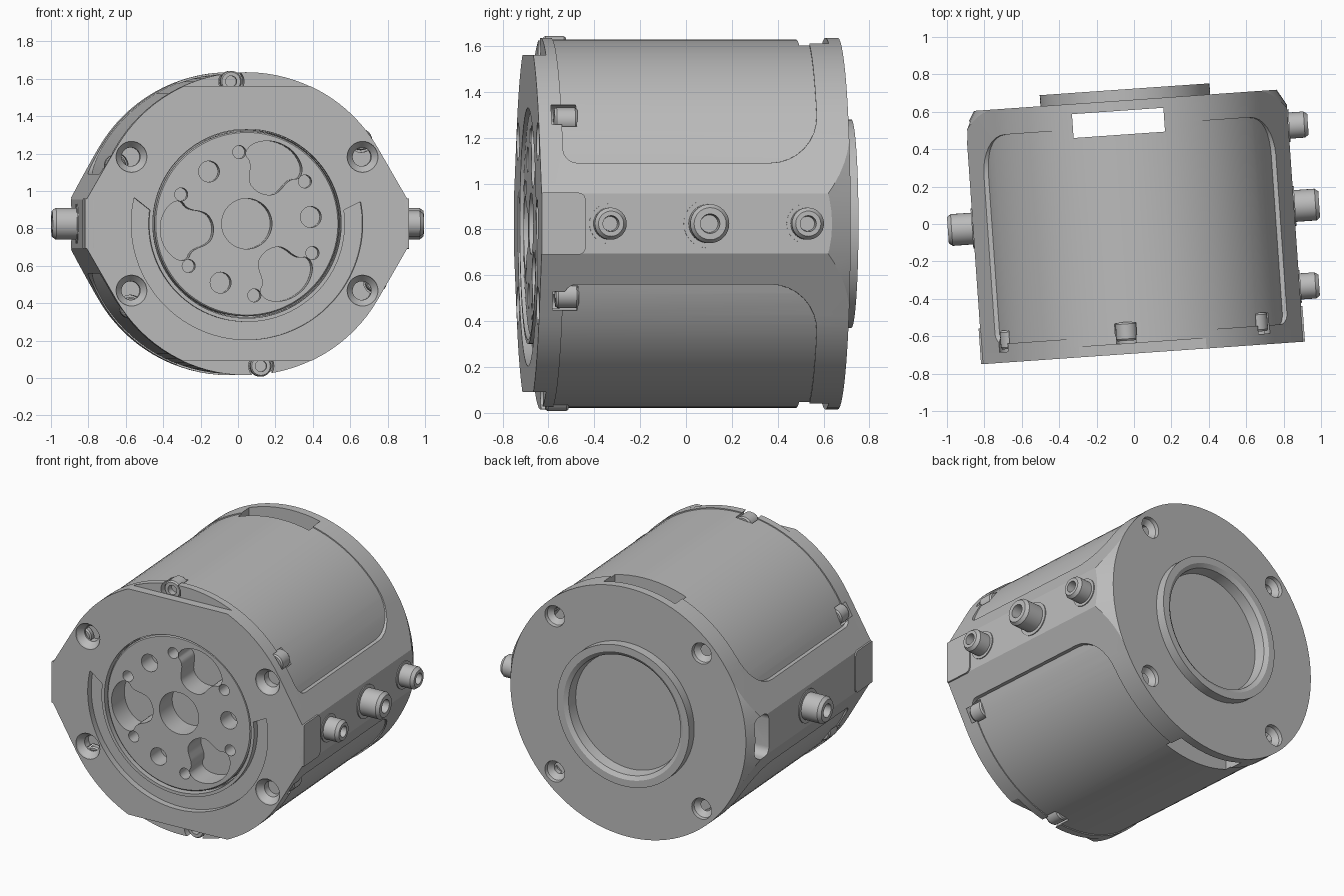
import bpy, bmesh
from math import sin, cos, pi, radians
from mathutils import Matrix

if "Cube" in bpy.data.objects:
    bpy.data.objects.remove(bpy.data.objects["Cube"])

SEG = 96
R = 0.81          # housing radius
FLAT = 0.86       # half width across the side flats

metal = bpy.data.materials.new("grey metal")
metal.use_nodes = True
metal.diffuse_color = (0.5, 0.5, 0.5, 1)
metal.node_tree.nodes["Principled BSDF"].inputs["Base Color"].default_value = (0.5, 0.5, 0.5, 1)


# ---- helpers: everything is built around the y axis, then placed at the end
def finish(name, bm, matrix=None):
    bmesh.ops.recalc_face_normals(bm, faces=bm.faces)
    if matrix:
        bm.transform(matrix)
    mesh = bpy.data.meshes.new(name)
    bm.to_mesh(mesh)
    bm.free()
    mesh.materials.append(metal)
    obj = bpy.data.objects.new(name, mesh)
    bpy.context.collection.objects.link(obj)
    return obj


def prism(name, pts, a, b, axis="Y"):
    """Extrude an outline from a to b: (x, z) along Y or (y, z) along X."""
    bm = bmesh.new()
    place = (lambda p, d: (p[0], d, p[1])) if axis == "Y" else (lambda p, d: (d, p[0], p[1]))
    ends = [[bm.verts.new(place(p, d)) for p in pts] for d in (a, b)]
    for ring in ends:
        bm.faces.new(ring)
    for i in range(len(pts)):
        j = (i + 1) % len(pts)
        bm.faces.new((ends[0][i], ends[0][j], ends[1][j], ends[1][i]))
    return finish(name, bm)


def lathe(name, profile, x=0, z=0, matrix=None, seg=SEG):
    """Turn (radius, y) points round the y axis and cap both ends."""
    bm = bmesh.new()
    rings = [[bm.verts.new((x + r * cos(2 * pi * i / seg), y, z + r * sin(2 * pi * i / seg)))
              for i in range(seg)] for r, y in profile]
    for p, q in zip(rings, rings[1:]):
        for i in range(seg):
            j = (i + 1) % seg
            bm.faces.new((p[i], p[j], q[j], q[i]))
    bm.faces.new(rings[0])
    bm.faces.new(rings[-1])
    return finish(name, bm, matrix)


def boolean(obj, tool, op="DIFFERENCE"):
    mod = obj.modifiers.new(op, "BOOLEAN")
    mod.operation, mod.solver, mod.object = op, "EXACT", tool
    bpy.context.view_layer.objects.active = obj
    bpy.ops.object.modifier_apply(modifier=mod.name)
    bpy.data.objects.remove(tool)


def drill(obj, r, y0, y1, x=0, z=0, seg=32):
    boolean(obj, lathe("drill", [(r, y0), (r, y1)], x, z, seg=seg))


def polar(r, deg):
    return r * cos(radians(deg)), r * sin(radians(deg))


def rounded(y0, y1, z0, z1, r_low, r_high, flip=1):
    """Rectangle with its own radius per corner pair (front, rear)."""
    pts = []
    for cy, cz, r, start in ((y1, z0, r_low[1], -90), (y1, z1, r_high[1], 0),
                             (y0, z1, r_high[0], 90), (y0, z0, r_low[0], 180)):
        ox = cy - r if cy == y1 else cy + r
        oz = cz - r if cz == z1 else cz + r
        for k in range(9):
            dx, dz = polar(r, start + k * 90 / 8)
            pts.append((ox + dx, flip * (oz + dz)))
    return pts


def outline(limit):
    """Round body with tangent shoulders running to the side flats."""
    corner = (R - FLAT * cos(radians(30))) / sin(radians(30))
    arc = [polar(R, a) for a in [30 + i * 3.75 for i in range(33)]]
    if limit < R:
        edge = (R * R - limit * limit) ** 0.5
        arc = [p for p in arc if p[1] < limit]
        mid = len(arc) // 2
        arc[mid:mid] = [(edge, limit), (-edge, limit)]
    top = [(FLAT, corner)] + arc + [(-FLAT, corner)]
    return top + [(x, -z) for x, z in reversed(top)]


# ---- housing: shouldered frame, tapered at the rear
housing = prism("housing", outline(9), -0.636, 0.663)
boolean(housing, lathe("taper", [(1.0, -0.8), (1.0, 0.337), (0.811, 0.663), (0.8, 0.68)]), "INTERSECT")

# pockets above and below the side arms, filled by the round cover
for flip in (1, -1):
    boolean(housing, prism("pocket", rounded(-0.59, 0.525, 0.265, 1.0, (0.06, 0.21), (0.02, 0.02), flip),
                           -1.2, 1.2, "X"))
boolean(housing, lathe("cover", [(0.803, -0.6), (0.803, 0.56)]), "UNION")

# hollow rear chamber with top, bottom and right-hand slots
drill(housing, 0.74, 0.48, 0.61, seg=SEG)
boolean(housing, prism("slot", [(-0.29, -1), (0.2, -1), (0.2, 1), (-0.29, 1)], 0.481, 0.609))
boolean(housing, prism("side_slot", rounded(0.482, 0.608, -0.14, 0.14, (0.05, 0.05), (0.05, 0.05)),
                       -1.1, -0.6, "X"))
drill(housing, 0.42, 0.58, 0.7, seg=SEG)
drill(housing, 0.5, -0.7, -0.45, seg=SEG)

# countersunk rear screw holes
for a in (45, 135, 225, 315):
    x, z = polar(0.715, a)
    boolean(housing, lathe("sink", [(0.07, 0.68), (0.065, 0.64), (0.035, 0.61), (0.035, 0.58)], x, z, seg=32))

# rim screws sitting in notches behind the front plate
for k in range(6):
    x, z = polar(0.765, 36 + 60 * k)
    drill(housing, 0.068, -0.66, -0.525, x, z)
    lathe("rim_screw", [(0.05, -0.52), (0.057, -0.53), (0.057, -0.61), (0.05, -0.62),
                        (0.03, -0.62), (0.03, -0.58)], x, z, seg=24)

# ---- front plate with flat top and bottom
plate = prism("front_plate", outline(0.735), -0.691, -0.634)
drill(plate, 0.505, -0.8, -0.5, seg=SEG)
arc = [polar(0.62, a) for a in range(-193, 14, 3)]
arc += [polar(0.525, a) for a in range(8, -189, -4)]
boolean(plate, prism("crescent", arc, -0.75, -0.65))
for a in (30, 150, 210, 330):
    x, z = polar(0.715, a)
    for part in (plate, housing):
        boolean(part, lathe("sink", [(0.085, -0.7), (0.08, -0.68), (0.05, -0.645), (0.05, -0.6)],
                            x, z, seg=32))

# folded tabs of the front plate on the side flats
for side in (1, -1):
    prism("plate_tab", rounded(-0.691, -0.5, -0.135, 0.135, (0.005, 0.03), (0.005, 0.03)),
          side * 0.82, side * 0.868, "X")

# ---- output rotor with its hole pattern
rotor = lathe("rotor", [(0.495, -0.455), (0.495, -0.67), (0.488, -0.677)])
drill(rotor, 0.135, -0.8, -0.53, seg=48)
for k in range(6):
    drill(rotor, 0.035, -0.8, -0.58, *polar(0.385, 36 + 60 * k))
half = [(0.18, 0.03), (0.21, 0.085), (0.31, 0.11), (0.335, 0.165), (0.405, 0.15), (0.465, 0.06)]
lobe = half + [(r, -t) for r, t in reversed(half)]
for _ in range(2):  # corner cutting rounds the pocket
    nxt = lobe[1:] + lobe[:1]
    lobe = [(p[0] + (q[0] - p[0]) * f, p[1] + (q[1] - p[1]) * f)
            for p, q in zip(lobe, nxt) for f in (0.25, 0.75)]
for k in range(3):
    drill(rotor, 0.056, -0.8, -0.56, *polar(0.345, 6 + 120 * k))
    c, s = polar(1, 66 + 120 * k)
    boolean(rotor, prism("lobe", [(r * c - t * s, r * s + t * c) for r, t in lobe], -0.8, -0.53))

# ---- rear hub with a shallow bore
lathe("rear_hub", [(0.455, 0.615), (0.455, 0.722), (0.41, 0.722), (0.385, 0.705), (0.375, 0.64)])


# ---- side studs: one large each side, two small on the left
def stud(side, y, r, tip):
    turn = Matrix.Translation((0, y, 0)) @ Matrix.Rotation(-side * pi / 2, 4, "Z")
    lathe("side_stud", [(r * 1.25, 0.84), (r * 1.25, 0.866), (r, 0.866), (r, tip - 0.02),
                        (r - 0.015, tip), (r * 0.5, tip), (r * 0.45, tip - 0.06)], matrix=turn, seg=32)


stud(1, 0.036, 0.085, 0.995)
stud(-1, 0.036, 0.085, 0.995)
stud(1, 0.467, 0.07, 0.965)
stud(1, -0.395, 0.07, 0.965)

# ---- place everything: slight turn about the vertical, standing on the ground
pose = Matrix.Translation((0, 0, 0.825)) @ Matrix.Rotation(radians(4), 4, "Z")
bpy.ops.object.select_all(action="DESELECT")
for obj in bpy.context.collection.objects:
    if obj.type == "MESH" and metal.name in obj.data.materials:
        obj.data.transform(pose)
        obj.select_set(True)
        bpy.context.view_layer.objects.active = obj
bpy.ops.object.shade_smooth_by_angle(angle=radians(25))
